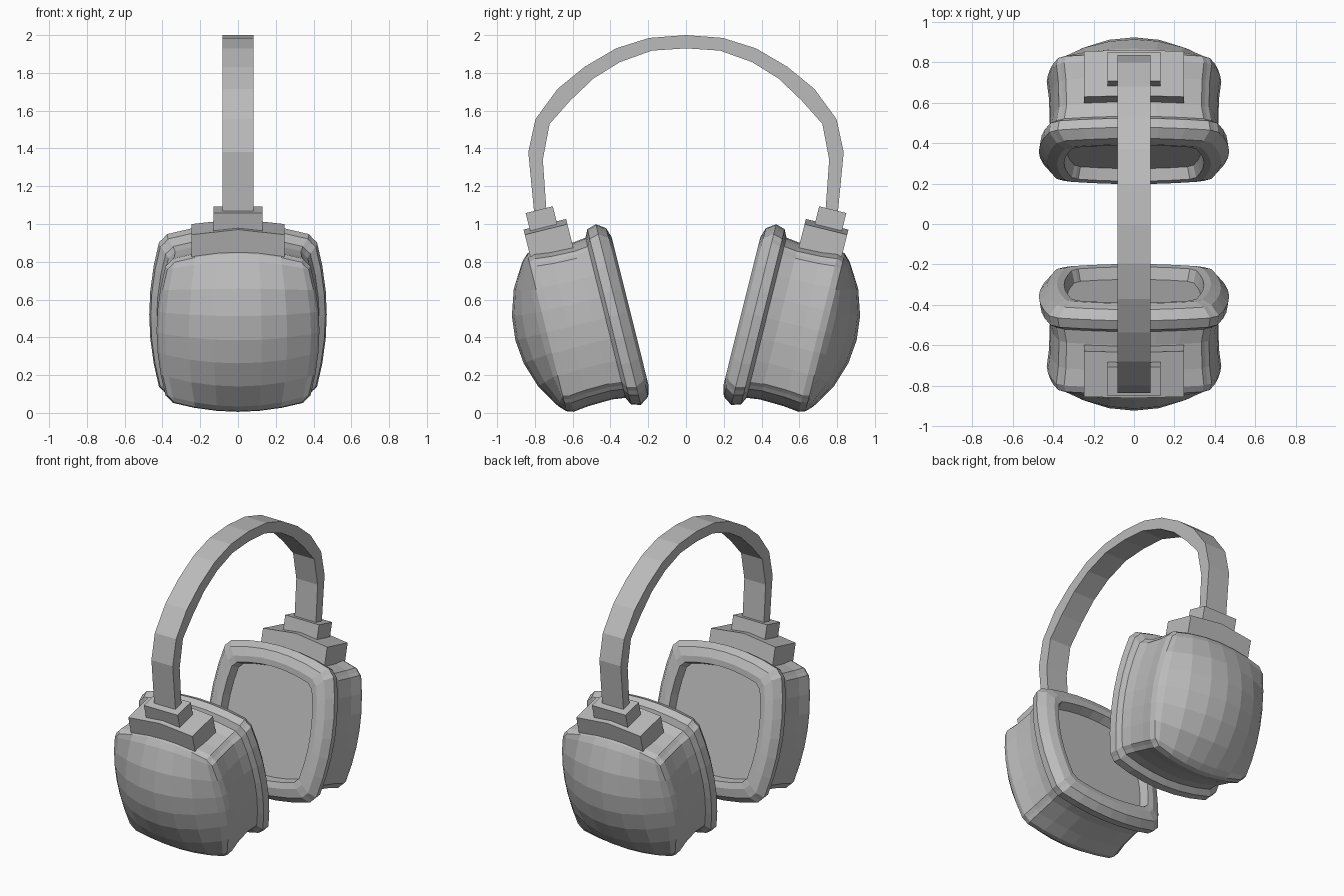
import bpy, bmesh, math
from mathutils import Vector

if "Cube" in bpy.data.objects:
    bpy.data.objects.remove(bpy.data.objects["Cube"])

grey = bpy.data.materials.new("plain_grey")
grey.diffuse_color = (0.5, 0.5, 0.5, 1)
grey.use_nodes = True
grey.node_tree.nodes["Principled BSDF"].inputs["Base Color"].default_value = grey.diffuse_color

TILT = math.radians(14)
CY, CZ = 0.30, 0.535      # centre of the inner face of an ear cup


def place(x, n, u, side):
    """Cup space (x, outward n, up u) to world, on side +1 or -1."""
    y = CY + n * math.cos(TILT) + u * math.sin(TILT)
    z = CZ - n * math.sin(TILT) + u * math.cos(TILT)
    return Vector((x, side * y, z))


def finish(bm, name):
    bmesh.ops.recalc_face_normals(bm, faces=bm.faces[:])
    me = bpy.data.meshes.new(name)
    bm.to_mesh(me)
    bm.free()
    me.materials.append(grey)
    ob = bpy.data.objects.new(name, me)
    bpy.context.collection.objects.link(ob)
    return ob


def skin(bm, sections, caps=True):
    """Join equal closed sections of points into a tube."""
    rings = [[bm.verts.new(p) for p in s] for s in sections]
    k = len(rings[0])
    for a, b in zip(rings, rings[1:]):
        for i in range(k):
            j = (i + 1) % k
            bm.faces.new((a[i], a[j], b[j], b[i]))
    if caps:
        bm.faces.new(rings[0])
        bm.faces.new(rings[-1])


# Bowed square outline shared by all rings of the cup
T = [-1, -.92, -.62, -.3, 0, .3, .62, .92, 1]
M = len(T) - 1
EDGE = ([(i, 0) for i in range(M)] + [(M, j) for j in range(M)] +
        [(i, M) for i in range(M, 0, -1)] + [(0, j) for j in range(M, 0, -1)])


def outline(i, j, hw, hh):
    a, b = T[i], T[j]
    c = 0.968 if abs(a) == 1 and abs(b) == 1 else 1
    return hw * a * c * (1 - .13 * b * b), hh * b * c * (1 - .13 * a * a)


def cap(bm, n, hw, hh, bulge, side):
    grid = {}
    for i in range(M + 1):
        for j in range(M + 1):
            x, u = outline(i, j, hw, hh)
            h = max(0, (1 - T[i] ** 2) * (1 - T[j] ** 2)) ** 0.85
            grid[i, j] = bm.verts.new(place(x, n + bulge * h, u, side))
    for i in range(M):
        for j in range(M):
            bm.faces.new((grid[i, j], grid[i + 1, j], grid[i + 1, j + 1], grid[i, j + 1]))


# (outward, half width, half height) from recess floor over the pad to dome edge
RINGS = [(.06, .33, .35), (0, .345, .365), (-.005, .38, .405), (.012, .43, .46),
         (.06, .47, .493), (.11, .462, .478), (.13, .43, .437), (.2, .416, .428),
         (.33, .42, .432), (.415, .431, .442), (.45, .42, .43)]


def ear_cup(name, side):
    bm = bmesh.new()
    skin(bm, [[place(x, n, u, side) for x, u in (outline(i, j, w, h) for i, j in EDGE)]
              for n, w, h in RINGS], caps=False)
    cap(bm, *RINGS[0], 0.0, side)
    cap(bm, *RINGS[-1], 0.172, side)
    bmesh.ops.remove_doubles(bm, verts=bm.verts[:], dist=0.0005)
    finish(bm, name)


def block(name, side, half, n0, n1, u0, u1, droop):
    """Box on top of a cup whose ends droop with the cup outline."""
    bm = bmesh.new()
    skin(bm, [[place(x, n, u - d, side) for n, u in ((n0, u0), (n1, u0), (n1, u1), (n0, u1))]
              for x, d in ((-half, droop), (0, 0), (half, droop))])
    finish(bm, name)


for side, label in ((1, "back"), (-1, "front")):
    ear_cup(label + "_ear_cup", side)
    block(label + "_mount", side, .247, .206, .438, .40, .558, .028)
    block(label + "_band_socket", side, .13, .258, .406, .52, .64, 0)

# Headband: outer and inner arch points from socket to crown
OUTER = [(.80, 1.02), (.835, 1.38), (.797, 1.555), (.68, 1.715), (.537, 1.832),
         (.37, 1.93), (.195, 1.985), (0, 2.0)]
INNER = [(.735, 1.02), (.758, 1.34), (.722, 1.53), (.61, 1.656), (.49, 1.77),
         (.35, 1.857), (.18, 1.918), (0, 1.93)]
half_arch = list(zip(OUTER, INNER))
arch = half_arch + [((-o[0], o[1]), (-i[0], i[1])) for o, i in half_arch[-2::-1]]
W = 0.082
bm = bmesh.new()
skin(bm, [[Vector((-W, *o)), Vector((W, *o)), Vector((W, *i)), Vector((-W, *i))]
          for o, i in arch])
finish(bm, "headband")
